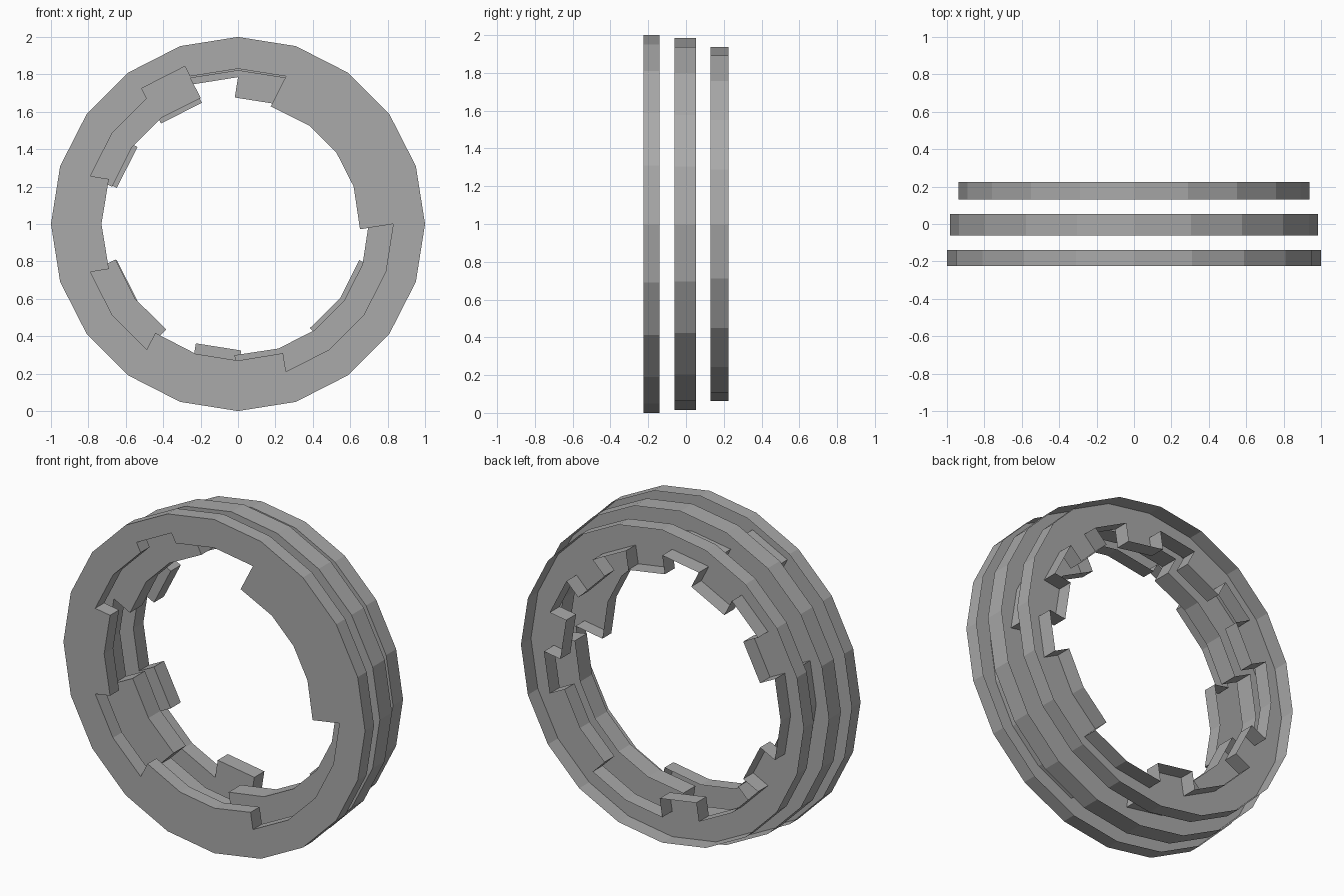
import bpy, bmesh, math
from mathutils import Vector

cube = bpy.data.objects.get("Cube")
if cube:
    bpy.data.objects.remove(cube, do_unlink=True)

SIDES = 20
STEP = 2 * math.pi / SIDES

grey = bpy.data.materials.new("plain grey")
grey.use_nodes = True
colour = (0.4, 0.4, 0.4, 1)
grey.diffuse_color = colour
grey.node_tree.nodes["Principled BSDF"].inputs["Base Color"].default_value = colour


def polar(radius, angle):
    return Vector((radius * math.cos(angle), 0, radius * math.sin(angle)))


def inner_outline(radius, depth):
    """Inner edge; teeth move inward along the normals of their own sides."""
    points = []
    for i in range(SIDES):
        before, after = depth[i - 1], depth[i]
        if before == after:
            points.append(polar(radius - after, i * STEP))
        else:
            base = polar(radius, i * STEP)
            points.append(base - polar(before, (i - 0.5) * STEP))
            points.append(base - polar(after, (i + 0.5) * STEP))
    return points


def make_ring(name, outer, inner, y0, y1, teeth):
    """Hollow ring: a front plate with outer and inner walls, open at the back."""
    depth = [0.0] * SIDES
    for d, segments in teeth:
        for s in segments:
            depth[s] = d
    bm = bmesh.new()
    edges = []
    # front plate between the outer loop and the toothed inner loop
    for loop in ([polar(outer, i * STEP) for i in range(SIDES)],
                 inner_outline(inner, depth)):
        verts = [bm.verts.new(p + Vector((0, y0, 1))) for p in loop]
        edges += [bm.edges.new((verts[i - 1], verts[i])) for i in range(len(verts))]
    bmesh.ops.triangle_fill(bm, use_beauty=True, use_dissolve=False,
                            edges=edges, normal=(0, -1, 0))
    # outer and inner walls
    rim = [e for e in bm.edges if e.is_boundary]
    result = bmesh.ops.extrude_edge_only(bm, edges=rim)
    moved = [g for g in result["geom"] if isinstance(g, bmesh.types.BMVert)]
    bmesh.ops.translate(bm, verts=moved, vec=(0, y1 - y0, 0))
    bmesh.ops.recalc_face_normals(bm, faces=bm.faces[:])
    mesh = bpy.data.meshes.new(name)
    bm.to_mesh(mesh)
    bm.free()
    mesh.materials.append(grey)
    ob = bpy.data.objects.new(name, mesh)
    bpy.context.collection.objects.link(ob)


# segments count counter-clockwise from +x, seen from the front
make_ring("front_ring", 1.0, 0.83, -0.225, -0.14,
          [(0.18, range(0, 4)), (-0.06, [6]), (0.10, [9, 10, 13, 14, 15])])
make_ring("middle_ring", 0.984, 0.82, -0.062, 0.053,
          [(0.12, [6, 7, 8, 15, 16, 17, 18, 19]), (0.14, [11, 12])])
make_ring("back_ring", 0.937, 0.785, 0.13, 0.225,
          [(0.11, [0, 2, 4, 6, 8, 11, 14, 17, 18])])
